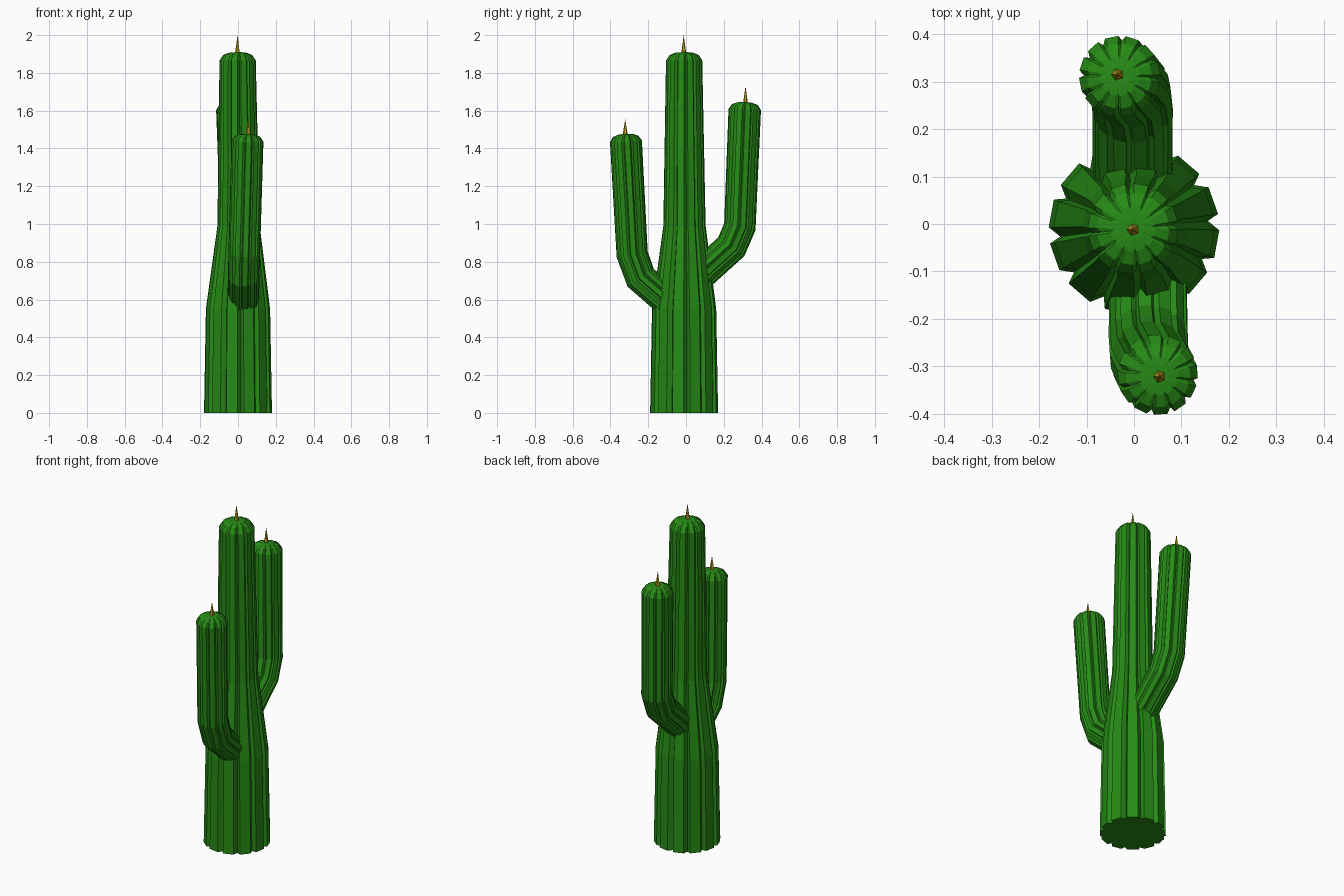
import bpy, bmesh, math
from mathutils import Vector

cube = bpy.data.objects.get("Cube")
if cube:
    bpy.data.objects.remove(cube, do_unlink=True)


def make_material(name, colour):
    mat = bpy.data.materials.new(name)
    mat.use_nodes = True
    mat.diffuse_color = colour
    bsdf = mat.node_tree.nodes["Principled BSDF"]
    bsdf.inputs["Base Color"].default_value = colour
    bsdf.inputs["Roughness"].default_value = 0.8
    return mat


GREEN = make_material("cactus green", (0.02, 0.26, 0.008, 1))
GOLD = make_material("spine gold", (0.45, 0.31, 0.012, 1))

RIBS = 12
# One rib: (angle in degrees, share of the radius), two crests and a groove
RIB = [(-10, 1.0), (9, 1.0), (16, 0.87)]
# Domed cap: (share of the last radius, rise in units of that radius)
CAP = [(0.8, 0.3), (0.5, 0.42), (0.24, 0.45)]


def finish(name, bm, mat):
    bmesh.ops.recalc_face_normals(bm, faces=bm.faces)
    mesh = bpy.data.meshes.new(name)
    bm.to_mesh(mesh)
    bm.free()
    mesh.materials.append(mat)
    obj = bpy.data.objects.new(name, mesh)
    bpy.context.collection.objects.link(obj)
    return obj


def ribbed_stem(name, path, turn):
    """Sweep a ribbed section along path = [(x, y, z, radius)], then dome the end."""
    points = [Vector(p[:3]) for p in path]
    rings = []
    for i, point in enumerate(points):
        before = points[max(i - 1, 0)]
        after = points[min(i + 1, len(points) - 1)]
        incoming = (point - before).normalized()
        outgoing = (after - point).normalized()
        rings.append((point, (incoming + outgoing).normalized(), path[i][3]))
    tip, axis, radius = rings[-1]
    rings += [(tip + axis * radius * rise, axis, radius * share) for share, rise in CAP]
    # keep the foot of an upright stem level
    if path[0][2] == 0:
        rings[0] = (points[0], Vector((0, 0, 1)), path[0][3])

    bm = bmesh.new()
    loops = []
    for centre, axis, radius in rings:
        side = (Vector((1, 0, 0)) - axis * axis.x).normalized()
        up = axis.cross(side)
        loop = []
        for k in range(RIBS):
            for offset, share in RIB:
                a = math.radians(turn + offset + k * 360 / RIBS)
                loop.append(bm.verts.new(
                    centre + (side * math.cos(a) + up * math.sin(a)) * radius * share))
        loops.append(loop)
    count = len(loops[0])
    for low, high in zip(loops, loops[1:]):
        for k in range(count):
            n = (k + 1) % count
            bm.faces.new((low[k], low[n], high[n], high[k]))
    bm.faces.new(loops[0])
    bm.faces.new(loops[-1])
    finish(name, bm, GREEN)


def spine(name, x, y, base, top):
    """Five-sided spike on the crown of a stem."""
    bm = bmesh.new()
    bmesh.ops.create_cone(bm, cap_ends=True, segments=5, radius1=0.015,
                          radius2=0, depth=top - base)
    obj = finish(name, bm, GOLD)
    obj.location = (x, y, (base + top) / 2)
    obj.rotation_euler.z = math.radians(18)


# Trunk: broad foot, shoulder, slim column
ribbed_stem("trunk", [(0, -0.01, 0, 0.18), (0, -0.01, 0.55, 0.17),
                      (0.003, -0.008, 0.99, 0.112), (-0.002, -0.01, 1.866, 0.096)], -10)

# Arms: rooted in the trunk, bending upward
ribbed_stem("front_arm", [(0.03, -0.04, 0.54, 0.08), (0.03, -0.24, 0.715, 0.084),
                          (0.033, -0.285, 0.84, 0.084), (0.05, -0.318, 1.438, 0.085)], 5)
ribbed_stem("back_arm", [(-0.003, 0.03, 0.69, 0.083), (-0.003, 0.24, 0.88, 0.085),
                         (-0.008, 0.285, 0.985, 0.085), (-0.03, 0.311, 1.606, 0.086)], 12)

# Spines on the crowns
spine("trunk_spine", -0.002, -0.012, 1.895, 2.0)
spine("front_arm_spine", 0.054, -0.322, 1.465, 1.555)
spine("back_arm_spine", -0.035, 0.315, 1.63, 1.73)
